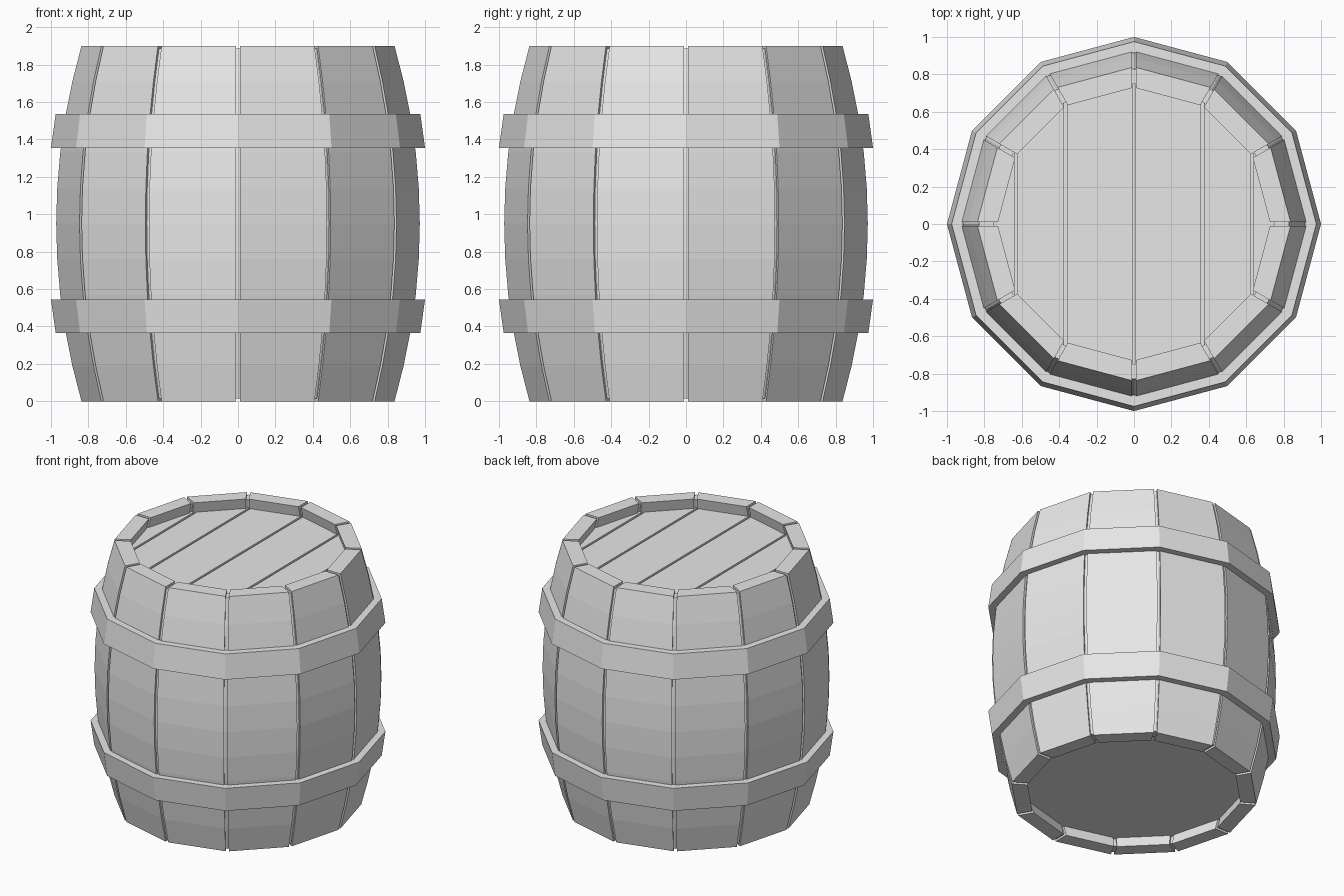
import bpy, bmesh, math
from mathutils import Vector

if "Cube" in bpy.data.objects:
    bpy.data.objects.remove(bpy.data.objects["Cube"], do_unlink=True)

SIDES = 12
HEIGHT = 1.9
MID = HEIGHT / 2
THICK = 0.11      # stave thickness
GAP = 0.011       # half the width of a groove
GROOVE = 0.015    # groove depth
RINGS = 10

grey = bpy.data.materials.new("barrel grey")
grey.use_nodes = True
grey.diffuse_color = (0.8, 0.8, 0.8, 1)
grey.node_tree.nodes["Principled BSDF"].inputs["Base Color"].default_value = (0.8, 0.8, 0.8, 1)


def finish(bm, name):
    bmesh.ops.recalc_face_normals(bm, faces=bm.faces)
    mesh = bpy.data.meshes.new(name)
    bm.to_mesh(mesh)
    bm.free()
    mesh.materials.append(grey)
    obj = bpy.data.objects.new(name, mesh)
    bpy.context.collection.objects.link(obj)
    return obj


def bulge(z):
    return 0.975 - 0.135 * ((z - MID) / MID) ** 2


def corner(i, r, z):
    a = math.tau * i / SIDES
    return Vector((r * math.cos(a), r * math.sin(a), z))


def wall_profile(inset):
    """Closed (radius, height) outline of the curved barrel wall."""
    zs = [inset + (HEIGHT - 2 * inset) * k / RINGS for k in range(RINGS + 1)]
    outer = [(bulge(z) - inset, z) for z in zs]
    inner = [(bulge(z) - THICK + inset, z) for z in reversed(zs)]
    return outer + inner


def ring(name, profile):
    """Sweep a closed outline around the barrel's sides."""
    bm = bmesh.new()
    loops = [[bm.verts.new(corner(i, r, z)) for r, z in profile] for i in range(SIDES)]
    n = len(profile)
    for i in range(SIDES):
        a, b = loops[i], loops[(i + 1) % SIDES]
        for k in range(n):
            m = (k + 1) % n
            bm.faces.new((a[k], b[k], b[m], a[m]))
    return finish(bm, name)


def stave(i):
    """One curved plank, held back from its neighbours by a narrow gap."""
    bm = bmesh.new()
    left, right = [], []
    for r, z in wall_profile(0):
        p, q = corner(i, r, z), corner(i + 1, r, z)
        shift = (q - p).normalized() * GAP / math.cos(math.pi / SIDES)
        left.append(bm.verts.new(p + shift))
        right.append(bm.verts.new(q - shift))
    n = len(left)
    for k in range(n):
        m = (k + 1) % n
        bm.faces.new((left[k], right[k], right[m], left[m]))
    # side walls, as strips between the outer and inner curves
    for side in (left, right):
        for k in range(RINGS):
            bm.faces.new((side[k], side[k + 1], side[n - 2 - k], side[n - 1 - k]))
    return finish(bm, f"stave_{i + 1}")


def disc(name, z0, z1, x0=None, x1=None):
    """Flat many-sided board, optionally cut to a strip between x0 and x1."""
    bm = bmesh.new()
    bm.faces.new([bm.verts.new(corner(i, 0.78, z0)) for i in range(SIDES)])
    if x0 is not None:
        for x, d in ((x0, -1), (x1, 1)):
            bmesh.ops.bisect_plane(bm, geom=bm.verts[:] + bm.edges[:] + bm.faces[:],
                                   plane_co=(x, 0, 0), plane_no=(d, 0, 0), clear_outer=True)
    top = bmesh.ops.extrude_face_region(bm, geom=bm.faces[:], use_keep_orig=True)["geom"]
    bmesh.ops.translate(bm, vec=(0, 0, z1 - z0),
                        verts=[v for v in top if isinstance(v, bmesh.types.BMVert)])
    return finish(bm, name)


# Staves, and the core seen at the bottom of the grooves
ring("stave_core", wall_profile(GROOVE))
for i in range(SIDES):
    stave(i)

# Hoops, wider towards the middle of the barrel
z_low, z_high = 1.355, 1.535
hoop = [(0.975, z_high), (1.0, z_low), (0.94, z_low), (0.915, z_high)]
ring("upper_hoop", hoop)
ring("lower_hoop", [(r, HEIGHT - z) for r, z in hoop])

# Recessed ends, the upper one covered with planks
LID = 1.82
disc("barrel_bottom", 0.08, 0.15)
disc("lid_base", LID - 0.08, LID - GROOVE)
cuts = [-0.9, -0.63, -0.365, 0, 0.365, 0.63, 0.9]
for k, (a, b) in enumerate(zip(cuts, cuts[1:])):
    disc(f"lid_plank_{k + 1}", LID - GROOVE - 0.005, LID, a + 0.008, b - 0.008)
